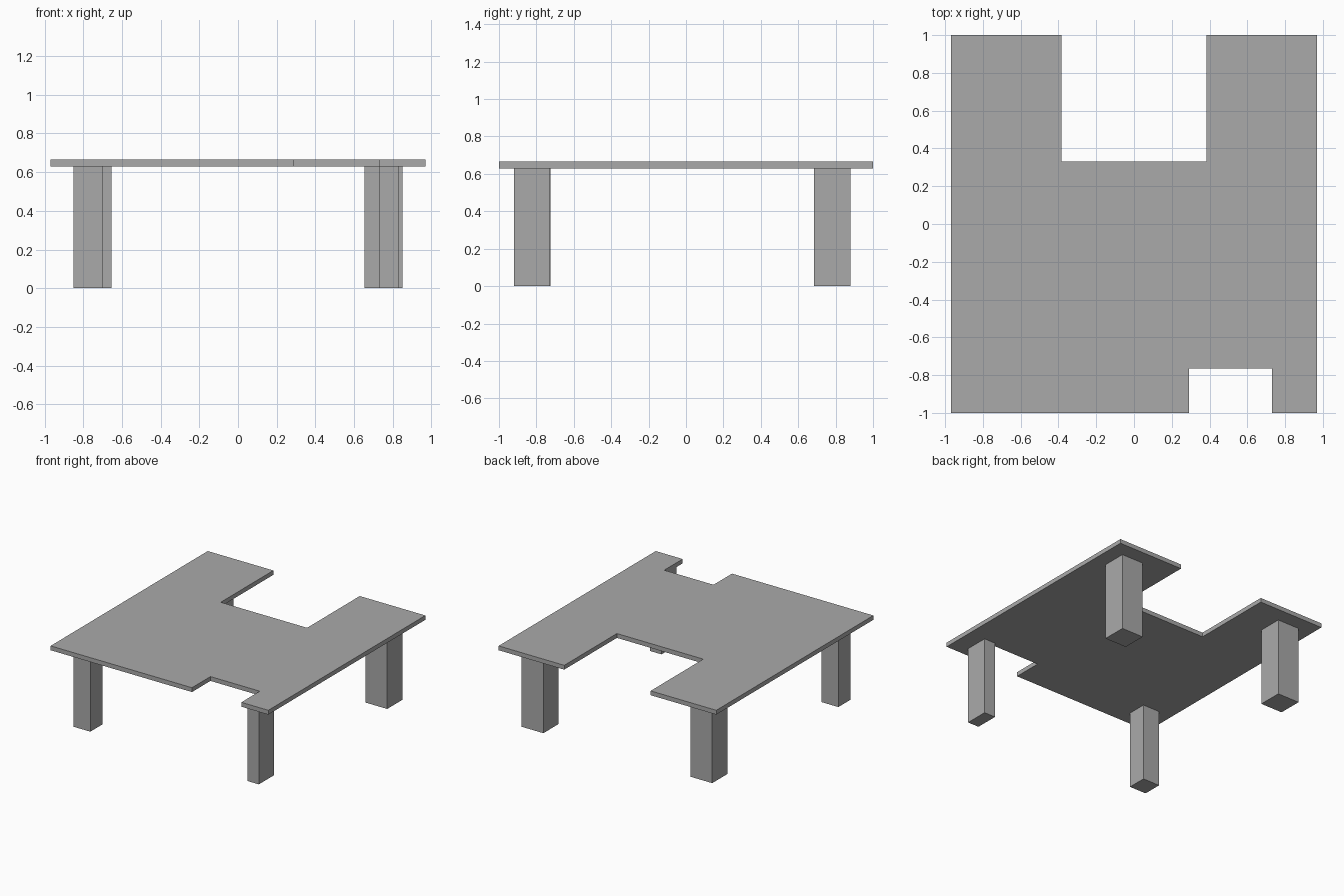
import bpy
import bmesh

cube = bpy.data.objects.get("Cube")
if cube:
    bpy.data.objects.remove(cube, do_unlink=True)

# Single matte grey
grey = bpy.data.materials.new("plain grey")
grey.use_nodes = True
colour = (0.4, 0.4, 0.4, 1)
grey.diffuse_color = colour
bsdf = next(n for n in grey.node_tree.nodes if n.type == "BSDF_PRINCIPLED")
bsdf.inputs["Base Color"].default_value = colour

LEG_TOP, TABLE_TOP = 0.63, 0.665
HALF_X, HALF_Y = 0.97, 1.0


def prism(name, outline, bottom, top):
    """Extrude a flat outline upward into a solid."""
    bm = bmesh.new()
    face = bm.faces.new([bm.verts.new((x, y, bottom)) for x, y in outline])
    result = bmesh.ops.extrude_face_region(bm, geom=[face], use_keep_orig=True)
    raised = [g for g in result["geom"] if isinstance(g, bmesh.types.BMVert)]
    bmesh.ops.translate(bm, verts=raised, vec=(0, 0, top - bottom))
    bmesh.ops.recalc_face_normals(bm, faces=bm.faces)
    mesh = bpy.data.meshes.new(name)
    bm.to_mesh(mesh)
    bm.free()
    mesh.materials.append(grey)
    obj = bpy.data.objects.new(name, mesh)
    bpy.context.collection.objects.link(obj)
    return obj


def leg(name, x0, x1, y0, y1):
    return prism(name, [(x0, y0), (x1, y0), (x1, y1), (x0, y1)], 0, LEG_TOP)


# Tabletop with a narrow front notch and a wide back notch
prism("tabletop", [
    (-HALF_X, -HALF_Y), (0.29, -HALF_Y), (0.29, -0.765), (0.73, -0.765),
    (0.73, -HALF_Y), (HALF_X, -HALF_Y), (HALF_X, HALF_Y), (0.385, HALF_Y),
    (0.385, 0.33), (-0.385, 0.33), (-0.385, HALF_Y), (-HALF_X, HALF_Y),
], LEG_TOP, TABLE_TOP)

# Front legs differ in section; back legs are a matching pair
leg("front_right_leg", -0.85, -0.70, -0.88, -0.725)
leg("front_left_leg", 0.73, 0.83, -0.92, -0.73)
leg("back_right_leg", -0.85, -0.655, 0.685, 0.88)
leg("back_left_leg", 0.655, 0.85, 0.685, 0.88)
